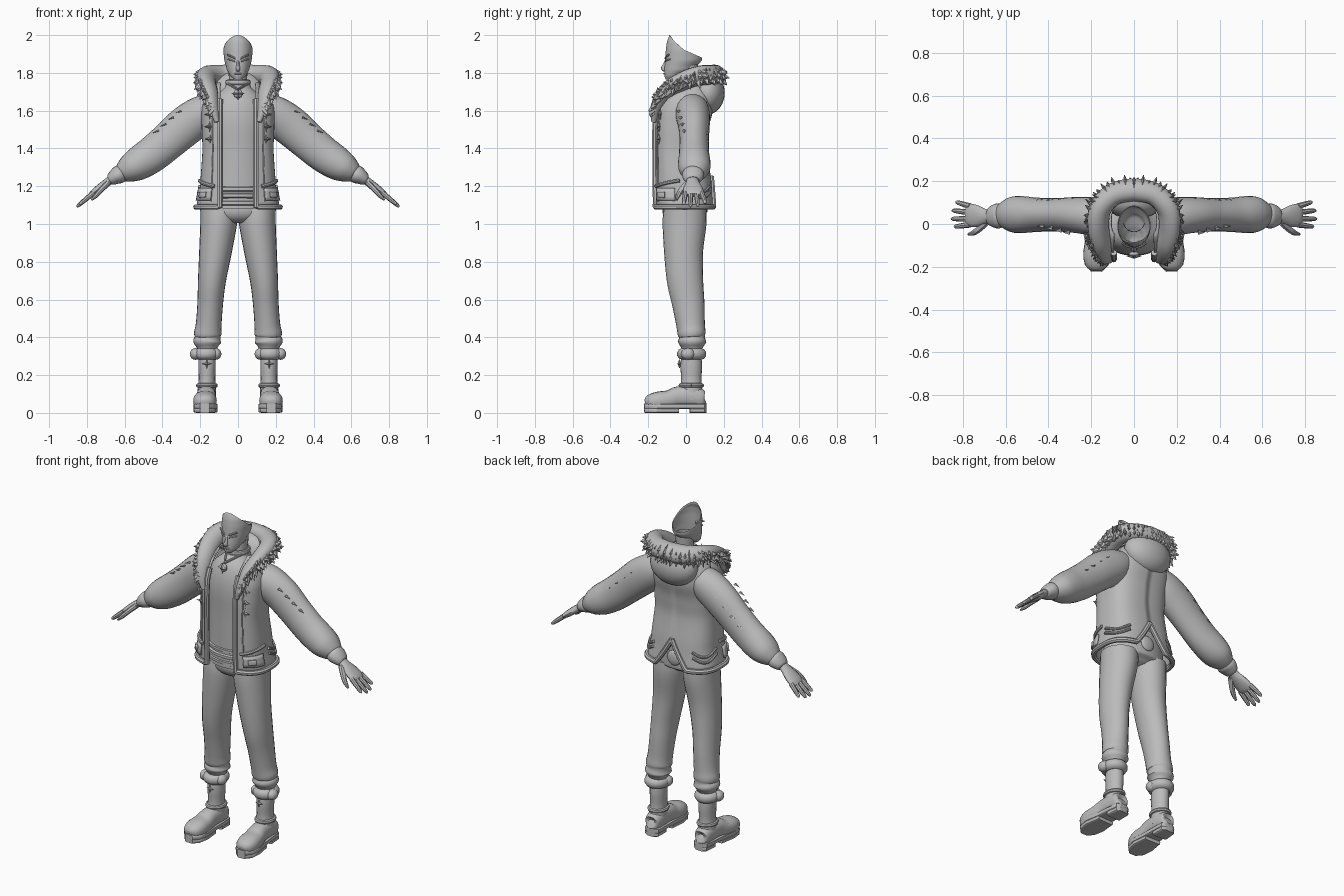
import bpy, bmesh, math, random
from mathutils import Vector as V

random.seed(4)
GREY = bpy.data.materials.new("plain_grey")
GREY.diffuse_color = (0.5, 0.5, 0.5, 1)


def finish(name, bm, mirror=False, thick=0, angle=40):
    bmesh.ops.recalc_face_normals(bm, faces=bm.faces)
    me = bpy.data.meshes.new(name)
    bm.to_mesh(me)
    bm.free()
    me.materials.append(GREY)
    ob = bpy.data.objects.new(name, me)
    bpy.context.collection.objects.link(ob)
    if thick:
        m = ob.modifiers.new("thickness", 'SOLIDIFY')
        m.thickness = thick
    if mirror:
        m = ob.modifiers.new("mirror", 'MIRROR')
        m.use_clip = True
    bpy.ops.object.select_all(action='DESELECT')
    ob.select_set(True)
    bpy.context.view_layer.objects.active = ob
    bpy.ops.object.shade_smooth_by_angle(angle=math.radians(angle))
    return ob


def grid(bm, rows, closed=True, cap=True):
    """Skin a list of equally long point rows."""
    vs = [[bm.verts.new(p) for p in r] for r in rows]
    n = len(rows[0])
    for a, b in zip(vs, vs[1:]):
        for i in range(n if closed else n - 1):
            j = (i + 1) % n
            bm.faces.new((a[i], a[j], b[j], b[i]))
    if closed and cap:
        bm.faces.new(vs[0])
        bm.faces.new(vs[-1])


def smooth_path(pts, k):
    out = []
    for i in range(len(pts) - 1):
        p0, p1 = pts[max(i - 1, 0)], pts[i]
        p2, p3 = pts[i + 1], pts[min(i + 2, len(pts) - 1)]
        for s in range(k):
            t = s / k
            out.append([b + .5 * t * (c - a + t * (2*a - 5*b + 4*c - d + t * (3*(b - c) + d - a)))
                        for a, b, c, d in zip(p0, p1, p2, p3)])
    return out + [list(pts[-1])]


def tube(name, pts, ref=(0, 1, 0), n=20, k=4, e=1.0, mirror=True, bm=None, cap=True):
    """Sweep an oval along (x, y, z, radius along ref, radius across ref)."""
    pts = smooth_path(pts, k) if k > 1 else pts
    own = bm is None
    bm = bm or bmesh.new()
    c = [V(p[:3]) for p in pts]
    u, rows = V(ref), []
    for i, p in enumerate(pts):
        t = (c[min(i + 1, len(c) - 1)] - c[max(i - 1, 0)]).normalized()
        u = (u - t * u.dot(t)).normalized()
        w = t.cross(u)
        row = []
        for j in range(n):
            a = 2 * math.pi * j / n
            ca, sa = math.cos(a), math.sin(a)
            row.append(c[i] + u * p[3] * math.copysign(abs(ca) ** e, ca)
                       + w * p[4] * math.copysign(abs(sa) ** e, sa))
        rows.append(row)
    grid(bm, rows, cap=cap)
    return finish(name, bm, mirror) if own else None


def cord(name, path, r, mirror=True):
    return tube(name, [(*p, r, r) for p in path], ref=(.3, .2, 1), n=8, k=1, mirror=mirror)


def oval_ring(cx, cy, z, rx, ry, n=32):
    return [(cx + rx * math.cos(2*math.pi*i/n), cy + ry * math.sin(2*math.pi*i/n), z) for i in range(n + 1)]


def ball(name, p, s, mirror=True):
    bm = bmesh.new()
    bmesh.ops.create_uvsphere(bm, u_segments=20, v_segments=12, radius=1)
    for v in bm.verts:
        v.co = V([a * b + c for a, b, c in zip(v.co, s, p)])
    return finish(name, bm, mirror)


def lookup(tab, z):
    for a, b in zip(tab, tab[1:]):
        if z <= b[0]:
            f = max(0, (z - a[0]) / (b[0] - a[0]))
            f = f * f * (3 - 2 * f) * .5 + f * .5
            return [p + (q - p) * f for p, q in zip(a[1:], b[1:])]
    return tab[-1][1:]


# Jacket body: half shell from the open front edge round to the back seam
COAT = [(1.08, .222, -.165, .15), (1.2, .2, -.17, .137), (1.4, .188, -.172, .11), (1.5, .192, -.172, .118),
        (1.6, .195, -.165, .142), (1.67, .18, -.14, .14), (1.75, .11, -.08, .11)]


def coat(t, z, off=0.0):
    rx, yf, yb = lookup(COAT, z)
    e = .72
    a0 = math.asin(min(1, .095 / rx) ** (1 / e))
    a = a0 + (math.pi - a0) * t
    ca, sa = math.cos(a), max(0, math.sin(a))
    ry = (yb - yf) / 2 + off
    return V(((rx + off) * sa ** e, (yf + yb) / 2 - math.copysign(abs(ca) ** e, ca) * ry, z))


def hem(t):
    x = coat(t, 1.1).x if t > .5 else 1
    return 1.09 + max(0, .16 * (1 - x / .1))


N = 48
bm = bmesh.new()
grid(bm, [[coat(i/N, hem(i/N) + (1.75 - hem(i/N)) * r/24) for i in range(N + 1)] for r in range(25)], closed=False)
finish("jacket_body", bm, True, .008)
edge = [coat(0, 1.66 - .56 * i / 20) for i in range(20)]
cord("jacket_trim", edge + [coat(i/N, hem(i/N), .002) for i in range(N + 1)], .015)
cord("front_seam", [coat(.1, 1.62 - .5 * i / 20, .001) for i in range(21)], .004)
for k in (0, 1):
    cord("back_strap", [coat(.45 + .35 * i/16, 1.2 - k*.03 - .03*math.sin(i/16*3.1), .004) for i in range(17)], .008)
cord("pocket_edge", [coat(.06 + .36 * i/16, 1.2 + .03 * i/16, .004) for i in range(17)], .01)
for name, t0, t1, z0, z1, off in (("pocket_patch", .09, .38, 1.125, 1.19, .012), ("pocket_tab", .15, .26, 1.14, 1.17, .02)):
    bm = bmesh.new()
    grid(bm, [[coat(t0 + (t1-t0)*i/10, z0 + (z1-z0)*r/3, off) for i in range(11)] for r in range(4)], closed=False)
    finish(name, bm, True, .01)


# Four-point fasteners and boot ornaments
def star(name, p, s):
    bm = bmesh.new()
    pts = [V((p[0] + r*math.sin(i*math.pi/4), p[1], p[2] + r*math.cos(i*math.pi/4)))
           for i in range(8) for r in [s if i % 2 == 0 else s * .33]]
    vs = [bm.verts.new(q) for q in pts]
    for y in (-.012, .01):
        c = bm.verts.new((p[0], p[1] + y, p[2]))
        for i in range(8):
            bm.faces.new((vs[i], vs[(i + 1) % 8], c))
    finish(name, bm, True, angle=10)


for z in (1.58, 1.515, 1.45):
    star("jacket_fastener", coat(.14, z, .003), .03)
star("boot_ornament", (.165, -.034, .26), .026)

# Shirt, belts and hips
tube("shirt", [(0, -.02, 1.08, .12, .17), (0, -.02, 1.2, .12, .16), (0, -.025, 1.4, .118, .155),
               (0, -.025, 1.55, .122, .16), (0, -.015, 1.65, .11, .14), (0, 0, 1.71, .08, .08),
               (0, .005, 1.74, .06, .062)], n=32, mirror=False)
for z, r in ((1.11, .126), (1.15, .129), (1.185, .126)):
    tube("belt", [(0, -.02, z - .014, r - .01, .168), (0, -.02, z - .008, r, .172), (0, -.02, z + .008, r, .172),
                  (0, -.02, z + .014, r - .01, .168)], n=32, k=1, mirror=False)
tube("hips", [(0, 0, 1.02, .07, .1), (0, -.005, 1.05, .113, .175), (0, -.005, 1.1, .12, .19), (0, 0, 1.22, .115, .175)],
     n=32, mirror=False)
ball("back_buckle", (.0, .115, 1.13), (.045, .015, .045), False)

# Trousers, fur cuffs and boots
tube("trouser_leg", [(.1, -.005, 1.08, .113, .1), (.103, -.008, 1.0, .116, .097), (.12, -.013, .85, .103, .086),
                     (.138, -.005, .7, .096, .074), (.147, .012, .58, .086, .068), (.155, .024, .47, .076, .068),
                     (.16, .03, .42, .074, .073), (.16, .032, .4, .068, .067), (.163, .032, .375, .074, .074),
                     (.163, .032, .35, .06, .058), (.163, .032, .33, .05, .05)], n=24)
tube("boot_cuff", [(*p, .03, .026) for p in oval_ring(.168, .03, .312, .046, .052)], ref=(0, 0, 1), n=10, k=1)
for x in (.118, .225):
    ball("cuff_puff", (x, .01, .312), (.03, .036, .031))
tube("boot_shaft", [(.165, .03, .32, .05, .043), (.164, .028, .25, .057, .046), (.164, .028, .18, .054, .044),
                    (.165, .028, .13, .058, .048), (.166, .028, .07, .06, .05)])
tube("ankle_band", [(*p, .012, .012) for p in oval_ring(.165, .028, .145, .046, .056)], ref=(0, 0, 1), n=8, k=1)
tube("boot_foot", [(.166, .1, .07, .02, .02), (.166, .09, .07, .045, .042), (.166, .04, .085, .055, .05),
                   (.168, -.04, .085, .055, .052), (.172, -.09, .07, .05, .058), (.175, -.15, .062, .05, .062),
                   (.176, -.195, .055, .04, .05), (.176, -.215, .05, .02, .025)], ref=(0, 0, 1), e=.85)


def slab(name, ys, z, h):
    tube(name, [(.167 - y * .04, y, z, h, w) for y, w in ys], ref=(0, 0, 1), e=.35, k=1)


slab("boot_welt", [(.108, .025), (.095, .045), (.03, .05), (-.06, .055), (-.13, .065), (-.19, .056), (-.222, .026)], .035, .015)
slab("boot_heel", [(.108, .025), (.095, .044), (.02, .048)], .013, .013)
slab("boot_tread", [(-.04, .052), (-.13, .064), (-.19, .055), (-.22, .026)], .013, .013)

# Sleeves and wrist cuffs
tube("sleeve", [(.1, .03, 1.63, .08, .07), (.18, .035, 1.585, .09, .1), (.27, .042, 1.525, .084, .106),
                (.36, .043, 1.447, .078, .1), (.45, .043, 1.372, .08, .096), (.52, .044, 1.325, .086, .09),
                (.57, .044, 1.295, .083, .077), (.61, .042, 1.27, .062, .055), (.625, .04, 1.26, .045, .04)], n=24)
tube("wrist_cuff", [(.61, .04, 1.275, .05, .042), (.63, .038, 1.262, .058, .048), (.65, .037, 1.25, .056, .042),
                    (.672, .036, 1.235, .044, .032), (.68, .036, 1.23, .035, .024)])
for s in (0, 1):
    bm = bmesh.new()
    for i in range(4):
        p = V((.3 + .04*i, -.04 + .01*i, 1.6 - .035*i)) if s else V((.28 + .05*i, .11, 1.575 - .045*i))
        tube("", [(*p, .012, .006), (*(p + V((.03, 0, -.012))), .001, .001)], n=5, k=1, bm=bm)
    finish("sleeve_tear", bm, True)

# Hands
bm = bmesh.new()
tube("", [(.65, .035, 1.25, .03, .024), (.69, .035, 1.222, .034, .022), (.73, .037, 1.192, .05, .021),
          (.765, .04, 1.165, .054, .018), (.782, .04, 1.152, .046, .012)], n=16, bm=bm)
for y0, y1, L in ((.083, .103, .085), (.054, .063, .108), (.024, .024, .113), (-.003, -.013, .095)):
    tube("", [(.765 + L*f*.79, y0 + (y1-y0)*f, 1.165 - L*f*.66, r, r) for f, r in
              ((0, .014), (.4, .013), (.7, .0115), (.92, .009), (1, .003))], n=8, k=2, bm=bm)
tube("", [(.69, .01, 1.215, .02, .016), (.725, -.025, 1.18, .016, .014), (.752, -.042, 1.15, .013, .012),
          (.775, -.048, 1.127, .005, .005)], n=8, k=2, bm=bm)
finish("hand", bm, True)

# Fur collar with tufts, and the hood hanging behind
FUR = [(.112, -.172, 1.54, .012, .012), (.13, -.155, 1.62, .024, .036), (.148, -.105, 1.70, .036, .05),
       (.165, -.02, 1.755, .042, .056), (.158, .07, 1.785, .05, .055), (.095, .14, 1.79, .056, .05), (0, .16, 1.79, .058, .05)]
tube("fur_collar", FUR, ref=(0, 0, 1), n=16, k=5)
bm = bmesh.new()
for p in smooth_path(FUR, 5)[4:]:
    for lift in (-.7, -.1, .5):
        c = V(p[:3])
        d = V((c.x, c.y * 1.1, 0)).normalized() + V((0, 0, lift + random.uniform(-.2, .2)))
        d.normalize()
        b = c + d * p[4] * .7
        q = c + d * (p[4] + random.uniform(.008, .024)) + V((0, random.uniform(-.015, .015), -.012))
        tube("", [(*b, .024, .015), (*q, .001, .001)], ref=(.1, .2, 1), n=4, k=1, bm=bm)
finish("fur_tufts", bm, True, angle=25)
ball("hood", (0, .115, 1.695), (.15, .09, .115), False)

# Neck, collar and pendant
tube("neck", [(0, .015, 1.66, .055, .055), (0, .01, 1.75, .048, .048), (0, .012, 1.8, .05, .05), (0, .015, 1.85, .05, .05)],
     mirror=False, cap=False)
for z in (1.728, 1.75):
    tube("neck_band", [(*p, .014, .01) for p in oval_ring(0, .0, z, .058, .06)], ref=(0, 0, 1), n=8, k=1, mirror=False)
cord("pendant_chain", [(.055 - .005*i, -.03 - .009*i, 1.745 - .003*i) for i in range(12)], .006)
ball("pendant", (0, -.14, 1.69), (.024, .012, .024), False)
star("pendant_star", (0, -.15, 1.69), .036)

# Head: open shell with a slanted rim, lower at the back
HEAD = [(1.765, .02, -.108, -.06), (1.785, .042, -.115, -.02), (1.82, .06, -.115, .045), (1.87, .073, -.11, .085),
        (1.92, .078, -.107, .093), (1.96, .075, -.102, .09), (2.0, .062, -.088, .08)]
rows = []
for r in range(21):
    row = []
    for i in range(40):
        a = 2 * math.pi * i / 40
        c = math.cos(a)
        z = 1.765 + (1.92 + (.08 if c > 0 else .04) * c - 1.765) * r / 20
        rx, yf, yb = lookup(HEAD, z)
        row.append(V((rx * math.sin(a), (yf + yb)/2 - c * (yb - yf)/2, z)))
    rows.append(row)
bm = bmesh.new()
grid(bm, rows, cap=False)
bm.faces.new(bm.verts[:40])
finish("head", bm, False, .004)

# Facial features
tube("nose", [(0, -.1, 1.875, .006, .006), (0, -.112, 1.845, .01, .008), (0, -.119, 1.822, .013, .012),
              (0, -.108, 1.812, .006, .012)], n=10, mirror=False)
cord("brow", [(.012 + .011*i, -.109 + .0012*i*i, 1.876 + .005*i) for i in range(5)], .005)
cord("eyelid", [(.016 + .009*i, -.108 + .0015*i*i, 1.862 + .0025*i) for i in range(5)], .004)
cord("lips", [(.006*i - .018, -.117 + .0004*(i - 3)**2, 1.796) for i in range(7)], .004, False)
